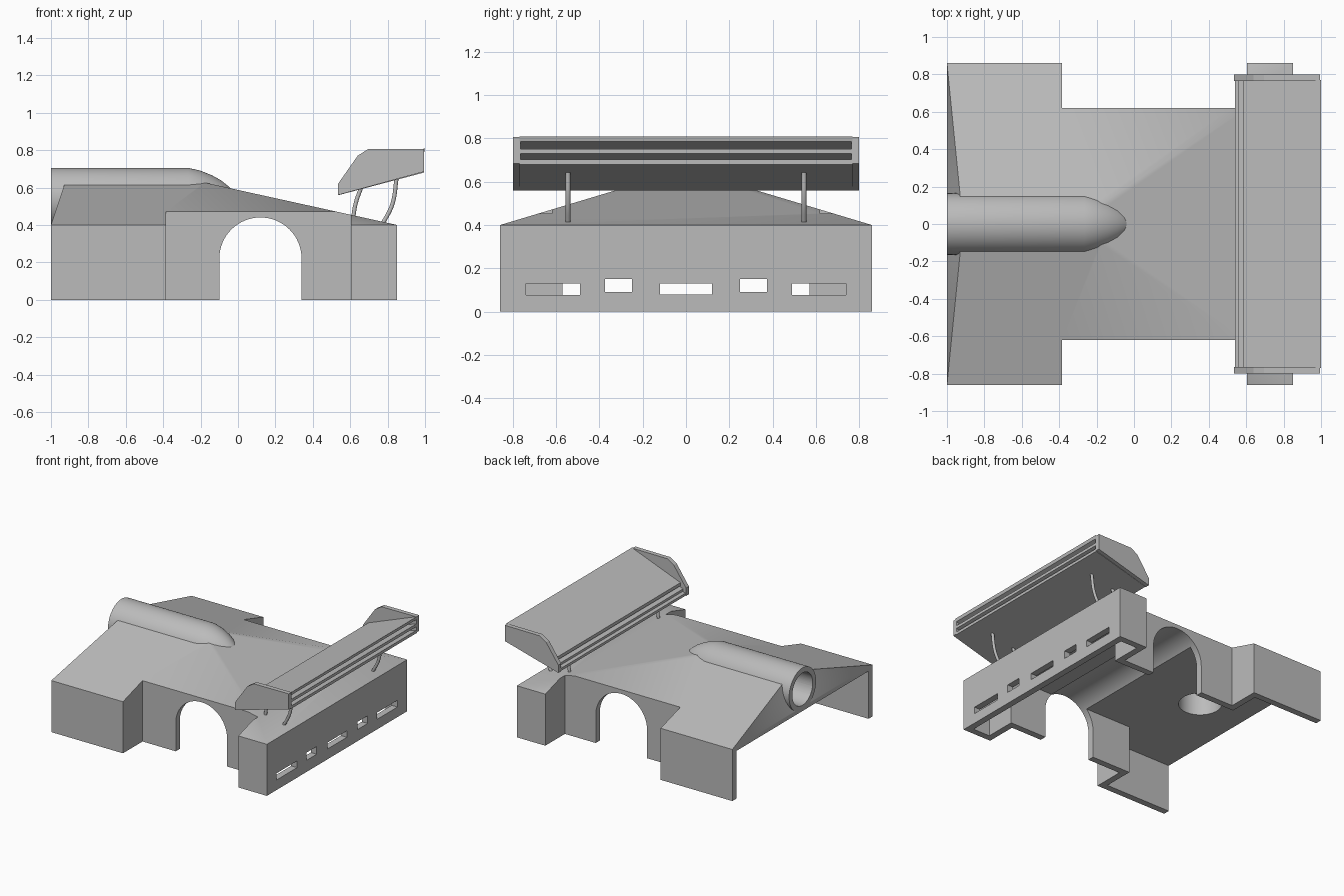
import bpy, bmesh, math
from mathutils import Vector, Matrix

cube = bpy.data.objects.get("Cube")
if cube:
    bpy.data.objects.remove(cube, do_unlink=True)

grey = bpy.data.materials.new("plain grey")
grey.use_nodes = True
COLOUR = (0.5, 0.5, 0.5, 1)
grey.diffuse_color = COLOUR
grey.node_tree.nodes["Principled BSDF"].inputs["Base Color"].default_value = COLOUR


def finish(name, bm):
    bmesh.ops.recalc_face_normals(bm, faces=bm.faces)
    mesh = bpy.data.meshes.new(name)
    bm.to_mesh(mesh)
    bm.free()
    mesh.materials.append(grey)
    ob = bpy.data.objects.new(name, mesh)
    bpy.context.collection.objects.link(ob)
    return ob


def prism(points, a, b, axis):
    """Extrude an outline from a to b: along z from (x, y), or along y from (x, z)."""
    place = (lambda p, t: (p[0], p[1], t)) if axis == "z" else (lambda p, t: (p[0], t, p[1]))
    bm = bmesh.new()
    face = bm.faces.new([bm.verts.new(place(p, a)) for p in points])
    new = bmesh.ops.extrude_face_region(bm, geom=[face])["geom"]
    shift = Vector(place((0, 0), b - a))
    bmesh.ops.translate(bm, vec=shift, verts=[v for v in new if isinstance(v, bmesh.types.BMVert)])
    return bm


def lathe(profile, z, steps=64):
    """Revolve (x, radius) points about the x axis at height z."""
    bm = bmesh.new()
    verts = [bm.verts.new((x, 0, z + r)) for x, r in profile]
    edges = [bm.edges.new(pair) for pair in zip(verts, verts[1:])]
    bmesh.ops.spin(bm, geom=verts + edges, cent=(0, 0, z), axis=(1, 0, 0),
                   angle=math.tau, steps=steps)
    bmesh.ops.remove_doubles(bm, verts=bm.verts, dist=0.0005)
    return bm


def combine(target, tool_bm, operation):
    tool = finish("cutter", tool_bm)
    tool.hide_render = True
    mod = target.modifiers.new("combine", "BOOLEAN")
    mod.operation, mod.solver, mod.object = operation, "EXACT", tool
    select(target)
    bpy.ops.object.modifier_apply(modifier=mod.name)
    bpy.data.objects.remove(tool, do_unlink=True)


def select(ob):
    bpy.ops.object.select_all(action="DESELECT")
    bpy.context.view_layer.objects.active = ob
    ob.select_set(True)


def smooth(ob):
    select(ob)
    bpy.ops.object.shade_smooth_by_angle(angle=math.radians(25))


def mirrored(half):
    return half + [(x, -y) for x, y in reversed(half)]


# Body: stepped footprint with a hipped roof sliced by four planes
outline = mirrored([(-1, 0.86), (-0.385, 0.86), (-0.385, 0.62), (0.605, 0.62), (0.605, 0.86), (0.85, 0.86)])
bm = prism(outline, 0, 0.75, "z")
for point, normal in [((0, 0.86, 0.4), (0, 0.3, 1)), ((0, -0.86, 0.4), (0, -0.3, 1)),
                      ((0.85, 0, 0.4), (0.22, 0, 1)), ((-1, 0, 0.4), (-3, 0, 1))]:
    geom = bm.verts[:] + bm.edges[:] + bm.faces[:]
    bmesh.ops.bisect_plane(bm, geom=geom, dist=1e-5, plane_co=point, plane_no=normal, clear_outer=True)
    bmesh.ops.holes_fill(bm, edges=[e for e in bm.edges if e.is_boundary], sides=0)
body = finish("body_shell", bm)

# Intake tube with a rounded nose, joined to the roof
combine(body, lathe([(-1, 0), (-1, 0.165), (-0.265, 0.165), (-0.2, 0.15), (-0.14, 0.126), (-0.09, 0.098),
                     (-0.05, 0.066), (-0.02, 0.035), (0, 0)], 0.54), "UNION")

# Hollow underside, open at the intake end
cavity = mirrored([(-1.1, 0.81), (-0.435, 0.81), (-0.435, 0.57), (0.655, 0.57), (0.655, 0.81), (0.8, 0.81)])
combine(body, prism(cavity, -0.1, 0.37, "z"), "DIFFERENCE")

# Wheel arch running right across
arch = [(0.34, -0.1)] + [(0.12 + 0.22 * math.cos(math.pi * i / 32), 0.22 + 0.22 * math.sin(math.pi * i / 32))
                         for i in range(33)] + [(-0.1, -0.1)]
combine(body, prism(arch, -1, 1, "y"), "DIFFERENCE")

# Intake bore and the round opening beneath it
combine(body, lathe([(-1.1, 0), (-1.1, 0.125), (-0.5, 0.125), (-0.5, 0)], 0.54), "DIFFERENCE")
bm = bmesh.new()
bmesh.ops.create_cone(bm, cap_ends=True, segments=48, radius1=0.153, radius2=0.153, depth=0.34,
                      matrix=Matrix.Translation((-0.61, 0, 0.37)))
combine(body, bm, "DIFFERENCE")

# Slots in the end wall
slots = [(-0.12, 0.12, 0.08, 0.13)]
for lo, hi, bottom, top in [(0.25, 0.375, 0.09, 0.15), (0.49, 0.74, 0.078, 0.13)]:
    slots += [(lo, hi, bottom, top), (-hi, -lo, bottom, top)]
for lo, hi, bottom, top in slots:
    combine(body, prism([(0.75, bottom), (0.9, bottom), (0.9, top), (0.75, top)], lo, hi, "y"), "DIFFERENCE")
smooth(body)

# Wing: three stacked blades between end plates
blades = {"lower": [(0.54, 0.56), (0.995, 0.68), (0.995, 0.702), (0.54, 0.58)],
          "middle": [(0.56, 0.59), (0.995, 0.73), (0.995, 0.752), (0.56, 0.608)],
          "upper": [(0.583, 0.625), (0.995, 0.785), (1.0, 0.81), (0.583, 0.65)]}
for name, points in blades.items():
    finish("wing_blade_" + name, prism(points, -0.77, 0.77, "y"))
plate = [(0.535, 0.56), (0.995, 0.685), (0.995, 0.807), (0.695, 0.805), (0.64, 0.77), (0.535, 0.62)]
for side, name in ((1, "left"), (-1, "right")):
    finish("wing_end_plate_" + name, prism(plate, side * 0.765, side * 0.8, "y"))

# Curved wing struts
for side in (1, -1):
    for name, path in (("fore", [(0.612, 0.4), (0.628, 0.51), (0.66, 0.605)]),
                       ("aft", [(0.77, 0.4), (0.825, 0.51), (0.848, 0.65)])):
        curve = bpy.data.curves.new("wing_strut", "CURVE")
        curve.dimensions = "3D"
        curve.bevel_depth, curve.bevel_resolution, curve.use_fill_caps = 0.0115, 3, True
        spline = curve.splines.new("BEZIER")
        spline.bezier_points.add(len(path) - 1)
        for bez, (x, z) in zip(spline.bezier_points, path):
            bez.co = (x, side * 0.545, z)
            bez.handle_left_type = bez.handle_right_type = "AUTO"
        curve.materials.append(grey)
        strut = bpy.data.objects.new(f"wing_strut_{name}_{'left' if side > 0 else 'right'}", curve)
        bpy.context.collection.objects.link(strut)
